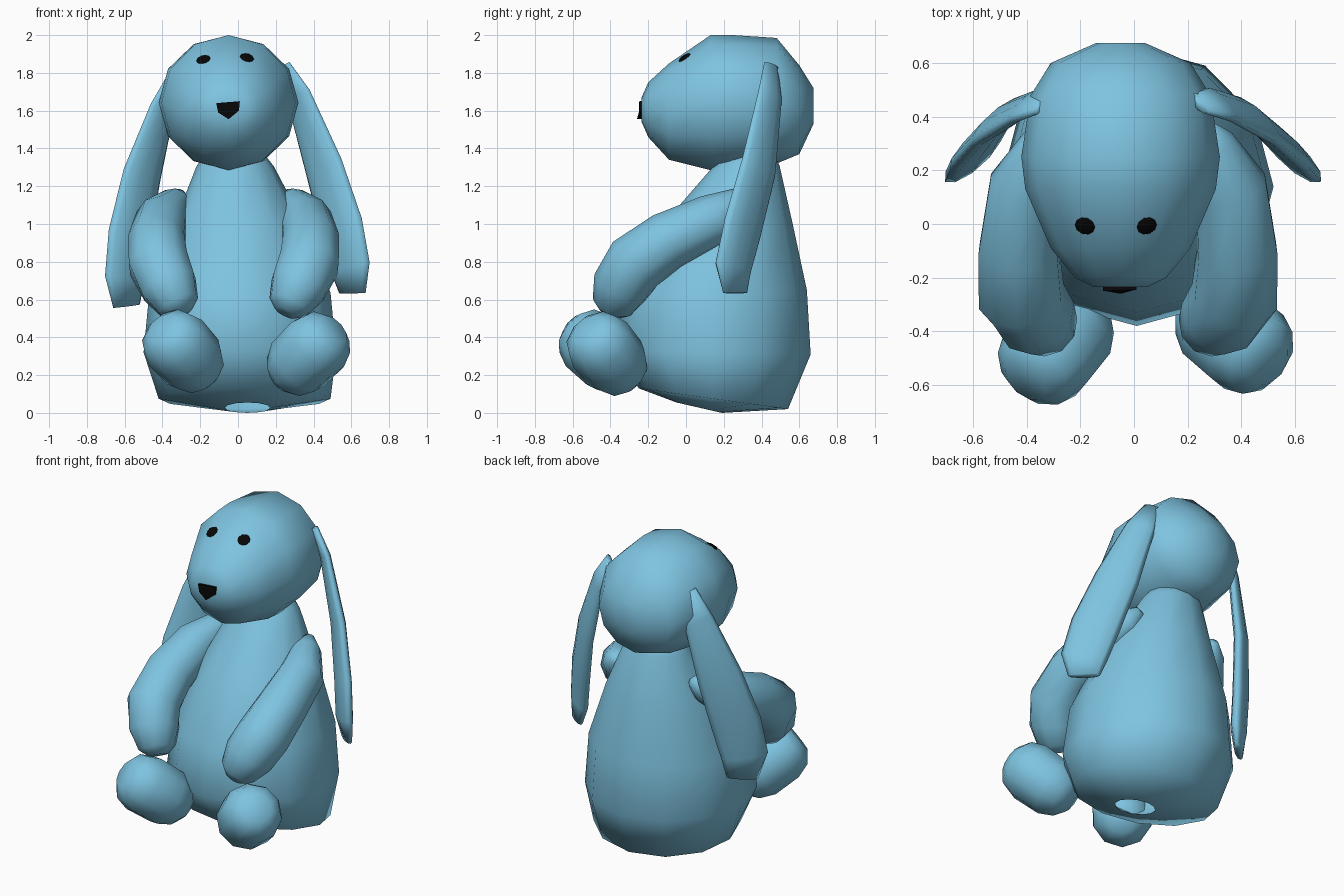
import bpy, bmesh, math
from mathutils import Vector as V

if "Cube" in bpy.data.objects:
    bpy.data.objects.remove(bpy.data.objects["Cube"])


def material(name, rgb):
    m = bpy.data.materials.new(name)
    m.diffuse_color = (*rgb, 1)
    m.use_nodes = True
    m.node_tree.nodes["Principled BSDF"].inputs["Base Color"].default_value = m.diffuse_color
    return m


BLUE = material("blue_plush", (0.21, 0.55, 0.75))
BLACK = material("black", (0.002, 0.002, 0.002))


def make(name, bm, mat, smooth=True):
    bmesh.ops.recalc_face_normals(bm, faces=bm.faces)
    me = bpy.data.meshes.new(name)
    bm.to_mesh(me)
    bm.free()
    me.materials.append(mat)
    for p in me.polygons:
        p.use_smooth = smooth
    ob = bpy.data.objects.new(name, me)
    bpy.context.collection.objects.link(ob)
    return ob


def loft(name, rings, n=12, cap_start=True):
    """Skin elliptical rings given as (centre, half axis, half axis)."""
    bm = bmesh.new()
    loops = []
    for c, u, v in rings:
        loops.append([bm.verts.new(c + u * math.cos(2 * math.pi * i / n) + v * math.sin(2 * math.pi * i / n))
                      for i in range(n)])
    for a, b in zip(loops, loops[1:]):
        for i in range(n):
            j = (i + 1) % n
            bm.faces.new((a[i], a[j], b[j], b[i]))
    if cap_start:
        bm.faces.new(loops[0][::-1])
    bm.faces.new(loops[-1])
    return make(name, bm, BLUE)


def tube(name, pts, hint, n=10):
    """Rings (x, y, z, half width, half thickness) set square to the path."""
    P = [V(p[:3]) for p in pts]
    rings = []
    for i, p in enumerate(pts):
        t = (P[min(i + 1, len(P) - 1)] - P[max(i - 1, 0)]).normalized()
        u = (hint - t * hint.dot(t)).normalized()
        rings.append((P[i], u * p[3], t.cross(u) * p[4]))
    return loft(name, rings, n)


# Body: y front, z front, y back, z back, x left, x right; open at the bottom
body = [(-0.05, 0.055, 0.19, 0.0, -0.07, 0.17),
        (-0.25, 0.13, 0.54, 0.02, -0.42, 0.49),
        (-0.38, 0.33, 0.66, 0.31, -0.50, 0.52),
        (-0.33, 0.62, 0.64, 0.65, -0.47, 0.49),
        (-0.12, 1.0, 0.565, 1.0, -0.34, 0.35),
        (0.14, 1.3, 0.495, 1.31, -0.22, 0.19),
        (0.22, 1.42, 0.44, 1.42, -0.14, 0.10)]
loft("body", [(V(((l + r) / 2, (y0 + y1) / 2, (z0 + z1) / 2)), V(((r - l) / 2, 0, 0)),
               V((0, (y1 - y0) / 2, (z1 - z0) / 2))) for y0, z0, y1, z1, l, r in body],
     12, cap_start=False)

# Head: y, bottom z, top z, half width
head_rings = [(-0.235, 1.54, 1.67, 0.10), (-0.20, 1.46, 1.75, 0.17), (-0.09, 1.34, 1.85, 0.26),
              (0.13, 1.285, 2.0, 0.355), (0.25, 1.285, 2.0, 0.37), (0.48, 1.32, 1.985, 0.335),
              (0.6, 1.37, 1.84, 0.26), (0.675, 1.53, 1.72, 0.09)]
head = loft("head", [(V((-0.05, y, (b + t) / 2)), V((w, 0, 0)), V((0, 0, (t - b) / 2)))
                     for y, b, t, w in head_rings], 12)

# Ears: flat hanging bands
ears = {"right_ear": (1, [(0.24, 0.45, 1.84), (0.32, 0.445, 1.68), (0.455, 0.385, 1.3),
                          (0.55, 0.30, 0.98), (0.595, 0.25, 0.77), (0.605, 0.26, 0.635)]),
        "left_ear": (-1, [(-0.33, 0.45, 1.79), (-0.40, 0.44, 1.61), (-0.51, 0.38, 1.25),
                          (-0.575, 0.30, 0.93), (-0.60, 0.25, 0.71), (-0.59, 0.26, 0.565)])}
ear_size = [(0.05, 0.02), (0.09, 0.03), (0.135, 0.04), (0.15, 0.045), (0.14, 0.045), (0.095, 0.025)]
for name, (s, path) in ears.items():
    tube(name, [(*p, *r) for p, r in zip(path, ear_size)], V((s, -0.9, 0)))

# Arms: shoulder to paw
arm = [(0.26, 0.37, 1.16, 0.03), (0.285, 0.30, 1.11, 0.09), (0.36, 0.14, 1.02, 0.14),
       (0.385, -0.1, 0.91, 0.155), (0.375, -0.27, 0.79, 0.165), (0.32, -0.345, 0.67, 0.155),
       (0.27, -0.385, 0.57, 0.115), (0.25, -0.40, 0.53, 0.06)]
for name, s, shift in (("right_arm", 1, 0), ("left_arm", -1, -0.045)):
    tube(name, [(s * x + shift, y, z, r, r) for x, y, z, r in arm], V((s, 0, 0.3)))

# Feet: short, stout rounded capsules
feet = {"right_foot": ((0.315, -0.37, 0.255), (0.42, -0.455, 0.36)),
        "left_foot": ((-0.24, -0.395, 0.27), (-0.33, -0.50, 0.37))}
for name, (a, b) in feet.items():
    a, b = V(a), V(b)
    d = (b - a).normalized()
    prof = [(a, -0.14, 0.08), (a, -0.09, 0.14), (a, 0, 0.18),
            (b, 0, 0.185), (b, 0.09, 0.155), (b, 0.14, 0.09)]
    tube(name, [(*(c + d * o), r, r) for c, o, r in prof], V((0, 0, 1)))

# Eyes: small discs resting on the head
bpy.context.view_layer.update()
for name, p in (("left_eye", (-0.18, 0.0, 1.86)), ("right_eye", (0.045, 0.0, 1.87))):
    ok, loc, nor, idx = head.closest_point_on_mesh(V(p))
    bm = bmesh.new()
    bmesh.ops.create_uvsphere(bm, u_segments=10, v_segments=6, radius=0.038)
    eye = make(name, bm, BLACK)
    eye.scale = (1, 1, 0.3)
    eye.location = loc
    eye.rotation_euler = nor.to_track_quat('Z', 'Y').to_euler()

# Nose: five-sided plate, bent slightly
bm = bmesh.new()
f = bm.faces.new([bm.verts.new((x, y, z)) for x, y, z in
                  ((-0.115, -0.25, 1.64), (0.01, -0.245, 1.65), (0.005, -0.245, 1.6),
                   (-0.05, -0.26, 1.555), (-0.105, -0.25, 1.59))])
ext = bmesh.ops.extrude_face_region(bm, geom=[f])
bmesh.ops.translate(bm, vec=(0, 0.03, 0), verts=[v for v in ext["geom"] if isinstance(v, bmesh.types.BMVert)])
make("nose", bm, BLACK, False)
